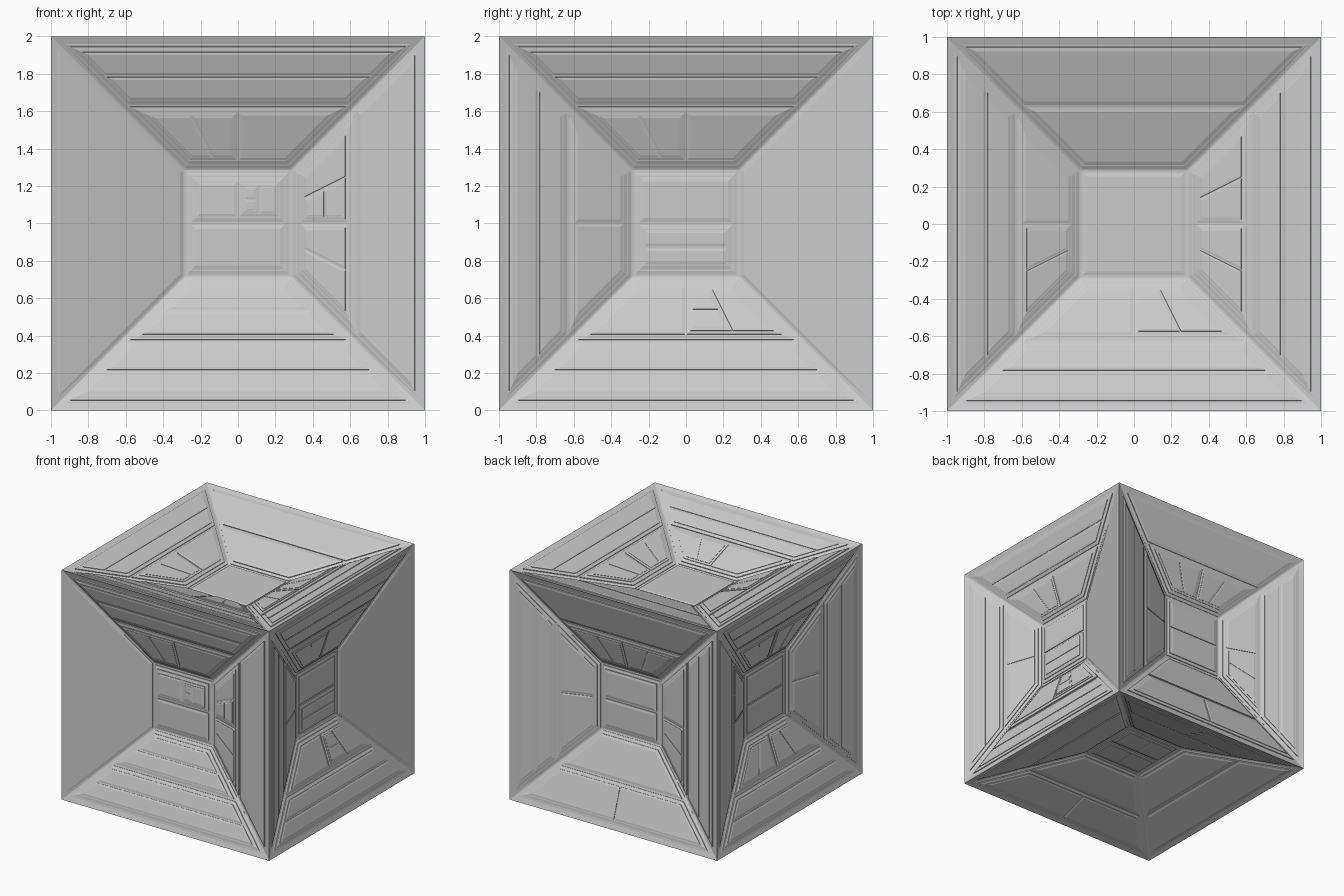
import bpy, bmesh
from mathutils import Vector

if "Cube" in bpy.data.objects:
    bpy.data.objects.remove(bpy.data.objects["Cube"])

EDGE, INNER, DEPTH = 0.985, 0.285, 0.24      # cube half size, pit floor half size, pit depth
GAP = [0.012, 0.008, 0.006, 0.004, 0.004]    # groove width per panel level
BEV = [0.018, 0.022, 0.014, 0.010, 0.008]    # bevel width per level
RISE = [0.010, 0.012, 0.008, 0.005, 0.004]   # plate height per level


# panel trees: U splits along the outer edge, V splits from outer edge to pit floor
def U(a=0, b=0, t=0.5):
    return ("U", a, b, t)


def V(a=0, b=0, t=0.5):
    return ("V", a, b, t)


def inset(q, d):
    out = []
    for i in range(4):
        a = (q[(i + 1) % 4] - q[i]).normalized()
        b = (q[i - 1] - q[i]).normalized()
        out.append(q[i] + (a + b) * d / a.cross(b).length)
    return out


def normal(q):
    return (q[2] - q[0]).cross(q[3] - q[1]).normalized()


def add_quad(bm, q):
    bm.faces.new([bm.verts.new(p) for p in q])


def plate(bm, q, level):
    # raised plate with a short wall and a bevelled rim; returns its top
    mids = [(q[i] + q[(i + 1) % 4]) / 2 for i in range(4)]
    size = min((mids[0] - mids[2]).length, (mids[1] - mids[3]).length)
    n, h = normal(q), RISE[level]
    r0 = inset(q, min(GAP[level], size * 0.1))
    r1 = [p + n * h * 0.6 for p in r0]
    r2 = [p + n * h * 0.4 for p in inset(r1, min(BEV[level], size * 0.15))]
    rings = [[bm.verts.new(p) for p in r] for r in (r0, r1, r2)]
    for a, b in zip(rings, rings[1:]):
        for i in range(4):
            j = (i + 1) % 4
            bm.faces.new((a[i], a[j], b[j], b[i]))
    bm.faces.new(rings[-1])
    return r2


def build(bm, q, tree, level=0):
    top = plate(bm, q, level)
    if not tree:
        return
    kind, a, b, t = tree
    A, B, C, D = top
    if kind == "U":
        m, n = A.lerp(B, t), D.lerp(C, t)
        parts = ([A, m, n, D], [m, B, C, n])
    else:
        m, n = A.lerp(D, t), B.lerp(C, t)
        parts = ([A, B, n, m], [m, n, C, D])
    for part, sub in zip(parts, (a, b)):
        build(bm, part, sub, level + 1)


def finish(bm, name):
    me = bpy.data.meshes.new(name)
    bm.to_mesh(me)
    bm.free()
    ob = bpy.data.objects.new(name, me)
    bpy.context.collection.objects.link(ob)


# face name: right axis, up axis, trees for bottom, right, top, left slopes and floor
X, Y, Z = Vector((1, 0, 0)), Vector((0, 1, 0)), Vector((0, 0, 1))
SIDES = {
    "front": (X, Z, V(V(), V()), V(0, U(U(), U(V(), 0))), V(V(), U(0, U())), 0,
              V(0, U(0, U(V(), 0)))),
    "right": (Y, Z, V(V(), U(0, U(V(), 0))), 0, V(V(), U(0, U())), V(V(), U()),
              V(V(), 0)),
    "top": (X, Y, V(V(), U(0, U())), V(V(), U(U(), U())), V(), V(V(), U(0, U())), 0),
    "back": (-X, Z, V(U(), 0), V(V(), U(U(), 0)), V(0, U(U(), U())), V(V(), U()), V()),
    "left": (-Y, Z, V(V(), U(U(), U())), V(V(), U()), V(V(), U(U(), U())),
             V(0, U(U(), 0)), V()),
    "bottom": (X, -Y, V(U(), 0), V(), V(U(), 0), V(), V(U(), U())),
}
CENTRE = Vector((0, 0, 1))
core = bmesh.new()
for name, (r, u, *trees) in SIDES.items():
    out = r.cross(u)
    square = [(-1, -1), (1, -1), (1, 1), (-1, 1)]
    rim = [CENTRE + (r * x + u * y + out) * EDGE for x, y in square]
    pit = [CENTRE + (r * x + u * y) * INNER + out * (EDGE - DEPTH) for x, y in square]
    panels = bmesh.new()
    quads = [[rim[i], rim[(i + 1) % 4], pit[(i + 1) % 4], pit[i]] for i in range(4)] + [pit]
    for q, tree in zip(quads, trees):
        add_quad(core, q)
        build(panels, q, tree)
    finish(panels, name + "_panels")

# recessed cube under the panels
bmesh.ops.remove_doubles(core, verts=core.verts, dist=1e-4)
# small rim tips bring the corners out to full size
for v in core.verts:
    d = v.co - CENTRE
    if min(abs(c) for c in d) > 0.95:
        v.co = CENTRE + d / EDGE
finish(core, "core")
